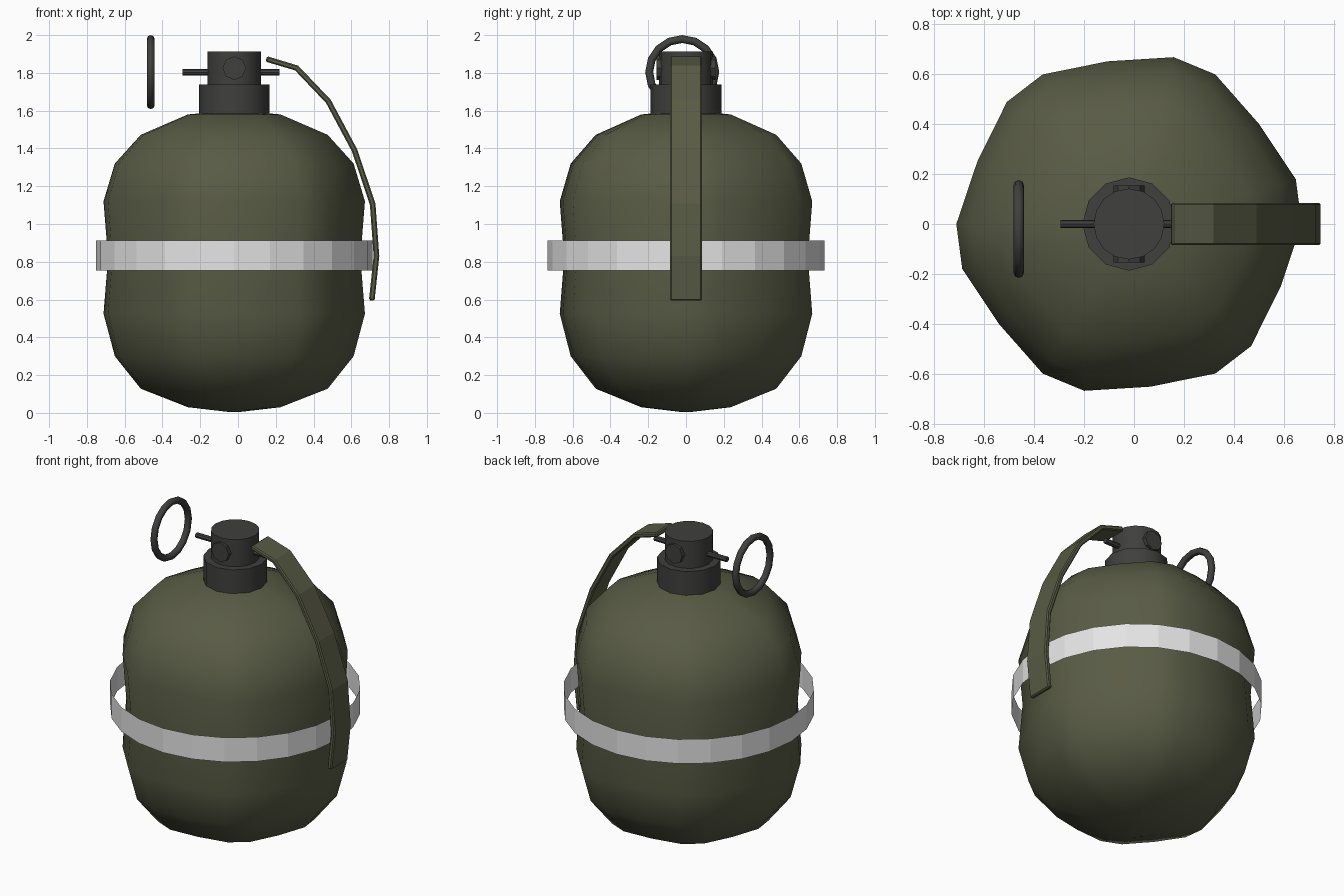
import bpy, bmesh, math
from mathutils import Vector

if "Cube" in bpy.data.objects:
    bpy.data.objects.remove(bpy.data.objects["Cube"])

CX = -0.02  # axis of the body and neck


def material(name, rgb):
    m = bpy.data.materials.new(name)
    m.diffuse_color = (*rgb, 1)
    m.use_nodes = True
    m.node_tree.nodes["Principled BSDF"].inputs["Base Color"].default_value = m.diffuse_color
    return m


OLIVE = material("olive_green", (0.098, 0.105, 0.059))
METAL = material("dark_metal", (0.05, 0.05, 0.048))
WHITE = material("band_white", (0.78, 0.78, 0.78))


def finish(bm, name, mat, smooth=None):
    bmesh.ops.recalc_face_normals(bm, faces=bm.faces)
    me = bpy.data.meshes.new(name)
    bm.to_mesh(me)
    bm.free()
    ob = bpy.data.objects.new(name, me)
    bpy.context.collection.objects.link(ob)
    me.materials.append(mat)
    if smooth is not None:
        bpy.ops.object.select_all(action='DESELECT')
        ob.select_set(True)
        bpy.context.view_layer.objects.active = ob
        bpy.ops.object.shade_smooth_by_angle(angle=math.radians(smooth))
    return ob


def lathe(name, profile, angles, mat, closed=True, smooth=None, scales=None):
    """Stack rings of (radius, z); scales varies the radius around each ring."""
    bm = bmesh.new()
    n = len(angles)
    scales = scales or [1] * n
    rings = [[bm.verts.new((CX + r * s * math.cos(a), r * s * math.sin(a), z))
              for a, s in zip(angles, scales)] for r, z in profile]
    for low, high in zip(rings, rings[1:]):
        for i in range(n):
            j = (i + 1) % n
            bm.faces.new((low[i], low[j], high[j], high[i]))
    if closed:
        bm.faces.new(rings[0])
        bm.faces.new(rings[-1])
    return finish(bm, name, mat, smooth)


def even(n):
    return [2 * math.pi * i / n for i in range(n)]


def rod(name, start, end, radius, sides, mat):
    a, b = Vector(start), Vector(end)
    bm = bmesh.new()
    bmesh.ops.create_cone(bm, cap_ends=True, segments=sides, radius1=radius,
                          radius2=radius, depth=(b - a).length)
    rot = (b - a).to_track_quat('Z', 'Y').to_matrix().to_4x4()
    bmesh.ops.transform(bm, matrix=rot, verts=bm.verts)
    bmesh.ops.translate(bm, vec=(a + b) / 2, verts=bm.verts)
    return finish(bm, name, mat)


# Body: six-lobed rounded shell, slightly pinched at the waist
lobes = [math.radians(60 * k + d) for k in range(6) for d in (0, 15, 37.5)]
bulge = [1, 1, 0.95] * 6
profile = [(0.03, 0.005), (0.245, 0.03), (0.495, 0.128), (0.632, 0.30), (0.692, 0.525),
           (0.668, 0.82), (0.692, 1.12), (0.632, 1.32), (0.495, 1.472), (0.245, 1.58),
           (0.03, 1.60)]
lathe("body", profile, lobes, OLIVE, smooth=180, scales=bulge)

# Band: thin open hoop around the waist
lathe("band", [(0.732, 0.755), (0.732, 0.912)], even(24), WHITE, closed=False)

# Neck collar and fuse cap
lathe("neck_collar", [(0.187, 1.55), (0.187, 1.738)], even(12), METAL, smooth=35)
lathe("fuse_cap", [(0.142, 1.73), (0.142, 1.912)], even(16), METAL, smooth=35)

# Cross bolt and pull pin
rod("cross_bolt", (CX, -0.155, 1.825), (CX, 0.155, 1.825), 0.062, 8, METAL)
rod("pull_pin", (-0.295, 0, 1.803), (0.22, 0, 1.803), 0.017, 8, METAL)

# Pull ring standing beside the pin
bm = bmesh.new()
segs, sides = 16, 8
ring = [[bm.verts.new((-0.462 + 0.021 * math.sin(t),
                       CX + (0.175 + 0.021 * math.cos(t)) * math.cos(a),
                       1.804 + (0.175 + 0.021 * math.cos(t)) * math.sin(a)))
         for t in even(sides)] for a in even(segs)]
for i in range(segs):
    for j in range(sides):
        k, m = (i + 1) % segs, (j + 1) % sides
        bm.faces.new((ring[i][j], ring[k][j], ring[k][m], ring[i][m]))
finish(bm, "pull_ring", METAL, smooth=50)

# Safety lever: a bent strip following the shoulder of the body
path = [Vector(p) for p in ((0.15, 1.874), (0.31, 1.826), (0.478, 1.65), (0.617, 1.39),
                            (0.713, 1.105), (0.733, 0.83), (0.708, 0.595))]
bm = bmesh.new()
sections = []
for i, p in enumerate(path):
    t = (path[min(i + 1, len(path) - 1)] - path[max(i - 1, 0)]).normalized()
    n = Vector((-t.y, t.x)) * 0.015
    sections.append([bm.verts.new((p.x + s * n.x, y, p.y + s * n.y))
                     for s, y in ((1, -0.085), (1, 0.085), (-1, 0.085), (-1, -0.085))])
for a, b in zip(sections, sections[1:]):
    for j in range(4):
        k = (j + 1) % 4
        bm.faces.new((a[j], a[k], b[k], b[j]))
bm.faces.new(sections[0])
bm.faces.new(sections[-1])
lever = finish(bm, "safety_lever", OLIVE)
bevel = lever.modifiers.new("soft_edges", 'BEVEL')
bevel.width = 0.007
bevel.segments = 1
bevel.limit_method = 'ANGLE'
bevel.angle_limit = math.radians(40)
